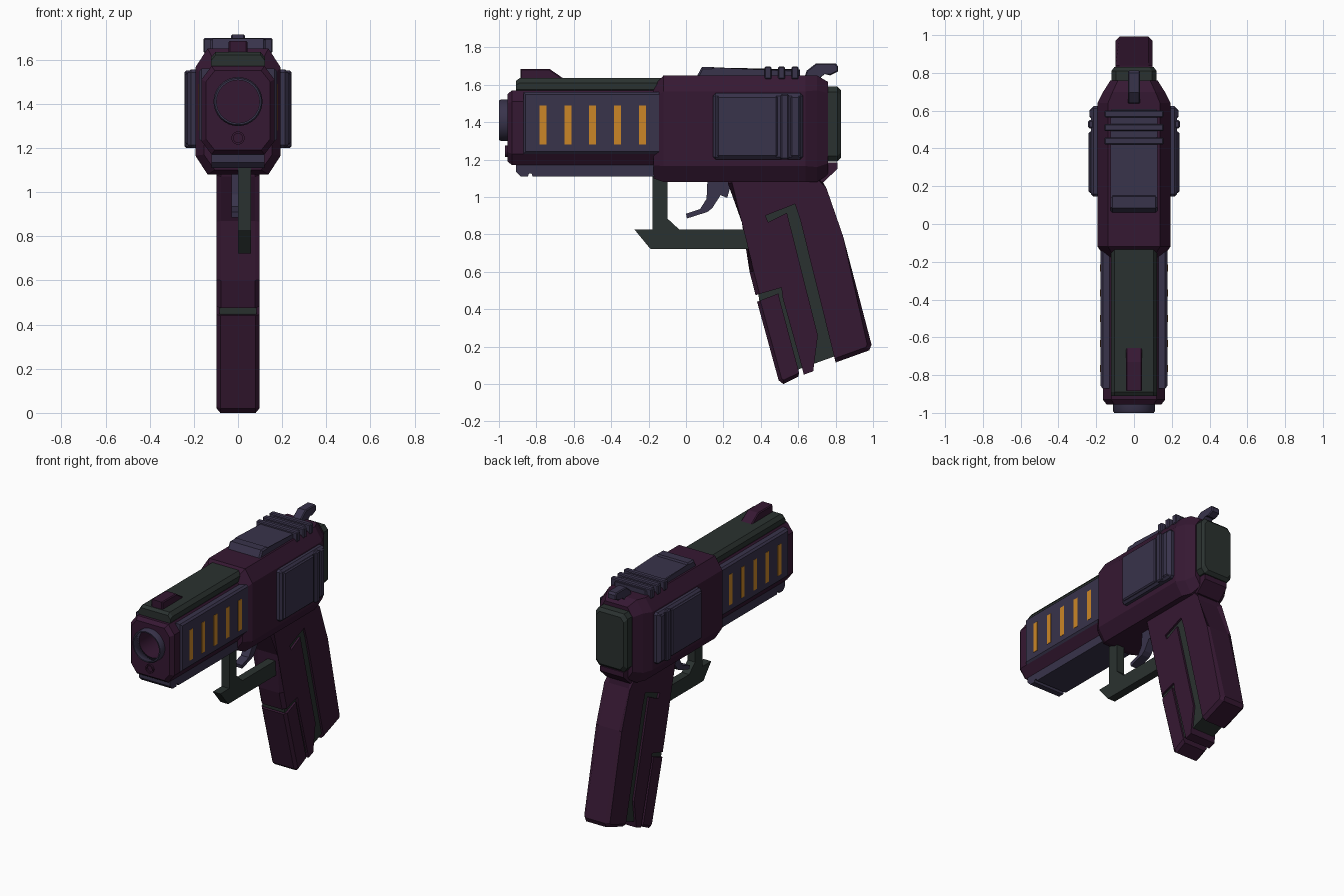
import bpy, bmesh, math

if "Cube" in bpy.data.objects:
    bpy.data.objects.remove(bpy.data.objects["Cube"])


def material(name, rgb):
    m = bpy.data.materials.new(name)
    m.diffuse_color = (*rgb, 1)
    m.use_nodes = True
    m.node_tree.nodes["Principled BSDF"].inputs["Base Color"].default_value = m.diffuse_color
    return m


PURPLE = material("purple", (0.036, 0.009, 0.032))
BLUE = material("blue_grey", (0.040, 0.033, 0.070))
GREEN = material("green_grey", (0.023, 0.031, 0.029))
ORANGE = material("orange", (0.60, 0.24, 0.02))


def finish(name, bm, mat):
    bmesh.ops.recalc_face_normals(bm, faces=bm.faces)
    me = bpy.data.meshes.new(name)
    bm.to_mesh(me)
    bm.free()
    ob = bpy.data.objects.new(name, me)
    bpy.context.collection.objects.link(ob)
    if mat:
        me.materials.append(mat)
    return ob


def prism(name, pts, x0, x1, mat, bevel=0.0, sharp=()):
    """Side profile (y, z) extruded from x0 to x1; rim edges not in sharp get chamfered."""
    bm = bmesh.new()
    a = [bm.verts.new((x0, y, z)) for y, z in pts]
    b = [bm.verts.new((x1, y, z)) for y, z in pts]
    n = len(pts)
    bm.faces.new(a)
    bm.faces.new(b[::-1])
    for i in range(n):
        j = (i + 1) % n
        bm.faces.new((a[i], b[i], b[j], a[j]))
    if bevel:
        rim = [bm.edges.get((r[i], r[(i + 1) % n])) for r in (a, b)
               for i in range(n) if i not in sharp]
        bmesh.ops.bevel(bm, geom=rim, offset=bevel, segments=1, affect='EDGES')
    return finish(name, bm, mat)


def box(name, x, y, z, mat, bevel=0.0):
    bm = bmesh.new()
    bmesh.ops.create_cube(bm, size=1)
    for v in bm.verts:
        for k, (lo, hi) in enumerate((x, y, z)):
            v.co[k] = lo if v.co[k] < 0 else hi
    if bevel:
        bmesh.ops.bevel(bm, geom=bm.edges[:], offset=bevel, segments=1, affect='EDGES')
    return finish(name, bm, mat)


def loft(name, rings, mat):
    """Octagonal sections along y: (y, half width, z low, z high, chamfer x, chamfer z)."""
    bm = bmesh.new()
    loops = []
    for y, w, lo, hi, cx, cz in rings:
        half = [(w - cx, lo), (w, lo + cz), (w, hi - cz), (w - cx, hi)]
        sec = half + [(-x, z) for x, z in reversed(half)]
        loops.append([bm.verts.new((x, y, z)) for x, z in sec])
    for a, b in zip(loops, loops[1:]):
        for i in range(8):
            j = (i + 1) % 8
            bm.faces.new((a[i], a[j], b[j], b[i]))
    bm.faces.new(loops[0])
    bm.faces.new(loops[-1])
    return finish(name, bm, mat)


def lathe(name, prof, z, mat, segs=32):
    """Profile of (radius, y) turned about a y-parallel axis at height z, ends capped."""
    bm = bmesh.new()
    loops = []
    for r, y in prof:
        loops.append([bm.verts.new((r * math.cos(t), y, z + r * math.sin(t)))
                      for t in (2 * math.pi * k / segs for k in range(segs))])
    for a, b in zip(loops, loops[1:]):
        for i in range(segs):
            j = (i + 1) % segs
            bm.faces.new((a[i], a[j], b[j], b[i]))
    bm.faces.new(loops[0])
    bm.faces.new(loops[-1])
    ob = finish(name, bm, mat)
    bpy.ops.object.select_all(action='DESELECT')
    ob.select_set(True)
    bpy.context.view_layer.objects.active = ob
    bpy.ops.object.shade_smooth_by_angle(angle=math.radians(35))
    return ob


# Receiver
loft("receiver", [(-0.175, 0.155, 1.10, 1.59, 0.05, 0.07),
                  (-0.12, 0.193, 1.08, 1.65, 0.055, 0.085),
                  (0.64, 0.193, 1.08, 1.65, 0.055, 0.085),
                  (0.70, 0.163, 1.08, 1.65, 0.05, 0.08),
                  (0.76, 0.125, 1.12, 1.615, 0.04, 0.06)], PURPLE)
loft("rear_block", [(0.72, 0.12, 1.19, 1.59, 0.025, 0.03),
                    (0.81, 0.12, 1.19, 1.59, 0.025, 0.03),
                    (0.83, 0.105, 1.21, 1.57, 0.025, 0.03)], GREEN)
prism("tang", [(0.66, 1.08), (0.735, 1.08), (0.81, 1.15), (0.81, 1.185), (0.70, 1.185)],
      -0.09, 0.09, PURPLE)

# Barrel housing with a bored muzzle
core = loft("barrel_housing", [(-0.955, 0.145, 1.19, 1.55, 0.04, 0.05),
                               (-0.93, 0.165, 1.17, 1.57, 0.045, 0.06),
                               (-0.12, 0.165, 1.17, 1.57, 0.045, 0.06)], PURPLE)
cutter = lathe("bore_cutter", [(0.098, -1.1), (0.098, -0.70)], 1.41, PURPLE)
cutter.hide_render = True
cutter.hide_set(True)
cut = core.modifiers.new("bore", 'BOOLEAN')
cut.operation = 'DIFFERENCE'
cut.solver = 'EXACT'
cut.object = cutter
ring = [(0.097, -0.94), (0.111, -0.94), (0.111, -0.99), (0.105, -1.0), (0.097, -1.0)]
muzzle = lathe("muzzle_ring", ring + ring[:1], 1.41, BLUE)
bm = bmesh.new()
bm.from_mesh(muzzle.data)
bmesh.ops.delete(bm, geom=[f for f in bm.faces if len(f.verts) > 4], context='FACES_ONLY')
bmesh.ops.remove_doubles(bm, verts=bm.verts, dist=1e-5)
bm.to_mesh(muzzle.data)
bm.free()
lathe("guide_rod", [(0.03, -0.93), (0.03, -0.968), (0.021, -0.968), (0.021, -0.94)], 1.245, PURPLE, 16)

# Rails and sights
loft("top_rail", [(-0.91, 0.122, 1.55, 1.62, 0.02, 0.025),
                  (-0.89, 0.122, 1.55, 1.635, 0.02, 0.025),
                  (-0.12, 0.122, 1.55, 1.635, 0.02, 0.025)], GREEN)
prism("front_sight", [(-0.885, 1.62), (-0.885, 1.685), (-0.73, 1.685), (-0.65, 1.63), (-0.65, 1.62)],
      -0.043, 0.043, PURPLE, 0.006)
prism("lower_rail", [(-0.91, 1.18), (-0.91, 1.135), (-0.885, 1.11), (-0.845, 1.11), (-0.84, 1.125),
                     (-0.825, 1.125), (-0.82, 1.11), (-0.13, 1.11), (-0.13, 1.18)], -0.12, 0.12, BLUE)
prism("slide_plate", [(0.055, 1.64), (0.085, 1.695), (0.145, 1.695), (0.15, 1.682), (0.61, 1.682), (0.61, 1.64)],
      -0.125, 0.125, BLUE, 0.01)
for i in range(3):
    y = 0.42 + 0.072 * i
    box(f"slide_rib_{i}", (-0.157, 0.157), (y, y + 0.038), (1.63, 1.697), BLUE, 0.006)
prism("hammer", [(0.63, 1.63), (0.645, 1.675), (0.695, 1.714), (0.80, 1.714), (0.812, 1.70),
                 (0.812, 1.67), (0.77, 1.65), (0.74, 1.665), (0.70, 1.62)], -0.032, 0.032, BLUE, 0.006)

# Side panels, mirrored left and right
for side, s in (("right", 1), ("left", -1)):
    def span(a, b):
        return (a, b) if s > 0 else (-b, -a)
    prism(f"{side}_barrel_panel", [(-0.87, 1.23), (-0.13, 1.23), (-0.13, 1.56), (-0.87, 1.56)],
          *span(0.118, 0.177), BLUE, 0.012)
    for i in range(5):
        y = -0.765 + 0.133 * i
        box(f"{side}_vent_light_{i}", span(0.16, 0.179), (y - 0.0185, y + 0.0185), (1.28, 1.49), ORANGE)
    box(f"{side}_cover", span(0.16, 0.228), (0.145, 0.625), (1.20, 1.555), BLUE, 0.014)
    box(f"{side}_cover_face", span(0.20, 0.240), (0.165, 0.490), (1.215, 1.54), BLUE, 0.008)
    box(f"{side}_cover_rib", span(0.20, 0.243), (0.505, 0.550), (1.20, 1.55), BLUE, 0.008)
    box(f"{side}_cover_end", span(0.20, 0.236), (0.56, 0.610), (1.215, 1.54), BLUE, 0.008)

# Grip: green core showing through the channels between the purple shells
prism("grip_core", [(0.40, 0.95), (0.62, 1.0), (0.85, 0.18), (0.80, 0.15), (0.62, 0.085),
                    (0.55, 0.06), (0.39, 0.45), (0.385, 0.52)], -0.084, 0.084, GREEN)
prism("grip_shell", [(0.22, 1.10), (0.225, 1.07), (0.32, 0.87), (0.34, 0.60), (0.372, 0.475),
                     (0.51, 0.515), (0.517, 0.46), (0.62, 0.09), (0.63, 0.05), (0.68, 0.068),
                     (0.705, 0.26), (0.54, 0.915), (0.44, 0.865), (0.425, 0.90), (0.582, 0.962),
                     (0.61, 0.88), (0.79, 0.155), (0.80, 0.115), (0.98, 0.18), (0.992, 0.21),
                     (0.84, 0.79), (0.73, 1.04), (0.72, 1.10)],
      -0.098, 0.098, PURPLE, 0.022, sharp=set(range(4, 17)) | {22})
prism("grip_front_block", [(0.38, 0.44), (0.495, 0.485), (0.50, 0.455), (0.605, 0.06), (0.60, 0.04),
                           (0.52, 0.0), (0.495, 0.02)], -0.098, 0.098, PURPLE, 0.018, sharp={0, 1, 2, 3})

# Trigger and guard
prism("trigger", [(0.115, 1.10), (0.11, 0.99), (0.075, 0.935), (0.0, 0.91), (0.005, 0.885),
                  (0.115, 0.92), (0.14, 0.94), (0.185, 1.01), (0.22, 0.995), (0.25, 1.10)],
      -0.03, 0.03, BLUE)
prism("trigger_guard", [(-0.275, 0.825), (-0.19, 0.722), (0.36, 0.722), (0.36, 0.825), (-0.035, 0.825),
                        (-0.10, 0.885), (-0.10, 1.12), (-0.178, 1.12), (-0.178, 0.825)],
      0.0, 0.058, GREEN)
